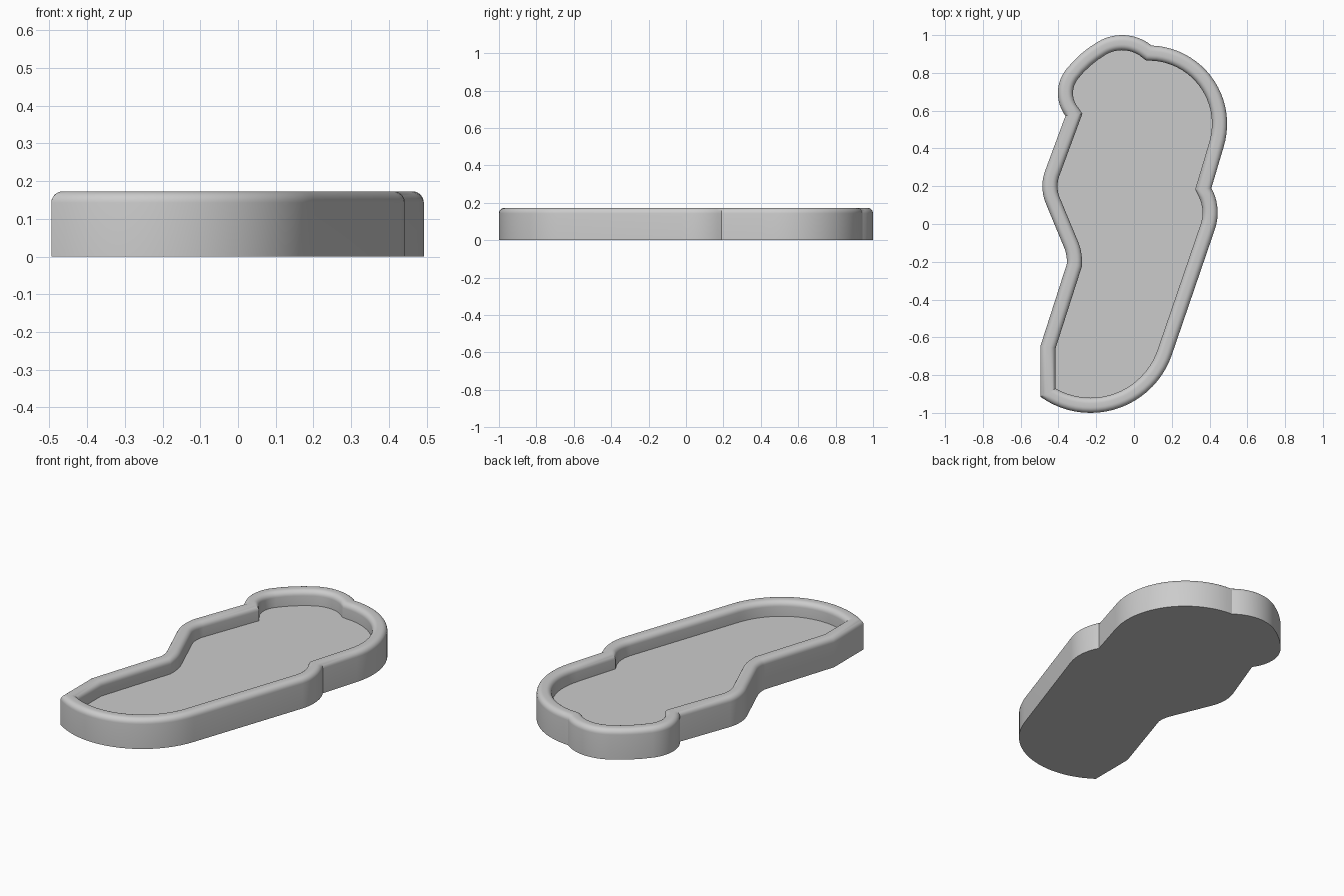
import bpy, bmesh, math
from mathutils import Vector

cube = bpy.data.objects.get("Cube")
if cube:
    bpy.data.objects.remove(cube, do_unlink=True)

HEIGHT, FLOOR, WALL, ROUND = 0.173, 0.087, 0.08, 0.03


def arc(cx, cy, r, start, end):
    """Points along a circular arc, angles in degrees."""
    n = max(4, round(abs(end - start) / 5))
    angles = [math.radians(start + (end - start) * i / n) for i in range(n + 1)]
    return [Vector((cx + r * math.cos(a), cy + r * math.sin(a))) for a in angles]


def inset(points, d):
    """Mitred inward offset of a counter-clockwise outline."""
    result = []
    for i, p in enumerate(points):
        e1 = (p - points[i - 1]).normalized()
        e2 = (points[(i + 1) % len(points)] - p).normalized()
        n1, n2 = Vector((-e1.y, e1.x)), Vector((-e2.y, e2.x))
        result.append(p + (n1 + n2) * d / (1 + n1.dot(n2)))
    return result


# Outline, counter-clockwise from the pointed front corner
path = (
    arc(-0.23, -0.545, 0.455, 234.4, 341.5)    # rounded front end
    + arc(0.173, 0.06, 0.27, -18, 28.8)        # side bump
    + arc(0.078, 0.53, 0.415, -17, 88)         # large rear lobe
    + arc(-0.063, 0.75, 0.25, 52.5, 120)       # rear tip lobe
    + arc(0.112, 0.447, 0.6, 120, 142)         # gentle shoulder
    + arc(-0.203, 0.693, 0.2, 142, 217)        # rear corner lobe
    + arc(-0.245, 0.2, 0.24, 162, 204)         # opposite bump
    + arc(-0.555, -0.2, 0.2, 24, -3)           # waist
    + [Vector((-0.495, -0.645))]
)
# Merge the points where neighbouring arcs meet
outline = [p for i, p in enumerate(path) if (p - path[i - 1]).length > 0.008]

# Wall section as (inset, height), with a rounded rim
steps = [math.radians(15 * i) for i in range(7)]
section = [(0, 0)]
section += [(ROUND * (1 - math.cos(a)), HEIGHT - ROUND * (1 - math.sin(a))) for a in steps]
section += [(WALL - ROUND * (1 - math.cos(a)), HEIGHT - ROUND * (1 - math.sin(a)))
            for a in reversed(steps)]
section += [(WALL, FLOOR)]

# Sweep the section around the outline, then close base and floor
bm = bmesh.new()
rings = [[bm.verts.new((p.x, p.y, z)) for p in inset(outline, d)] for d, z in section]
count = len(outline)
for low, high in zip(rings, rings[1:]):
    for i in range(count):
        j = (i + 1) % count
        bm.faces.new((low[i], low[j], high[j], high[i]))
bm.faces.new(list(reversed(rings[0])))
bm.faces.new(rings[-1])
mesh = bpy.data.meshes.new("tray")
bm.to_mesh(mesh)
bm.free()

tray = bpy.data.objects.new("tray", mesh)
bpy.context.collection.objects.link(tray)

# Plain grey finish
grey = bpy.data.materials.new("plain grey")
grey.use_nodes = True
colour = (0.6, 0.6, 0.6, 1)
grey.diffuse_color = colour
grey.node_tree.nodes["Principled BSDF"].inputs["Base Color"].default_value = colour
mesh.materials.append(grey)

bpy.ops.object.select_all(action="DESELECT")
tray.select_set(True)
bpy.context.view_layer.objects.active = tray
bpy.ops.object.shade_smooth_by_angle(angle=math.radians(30))
